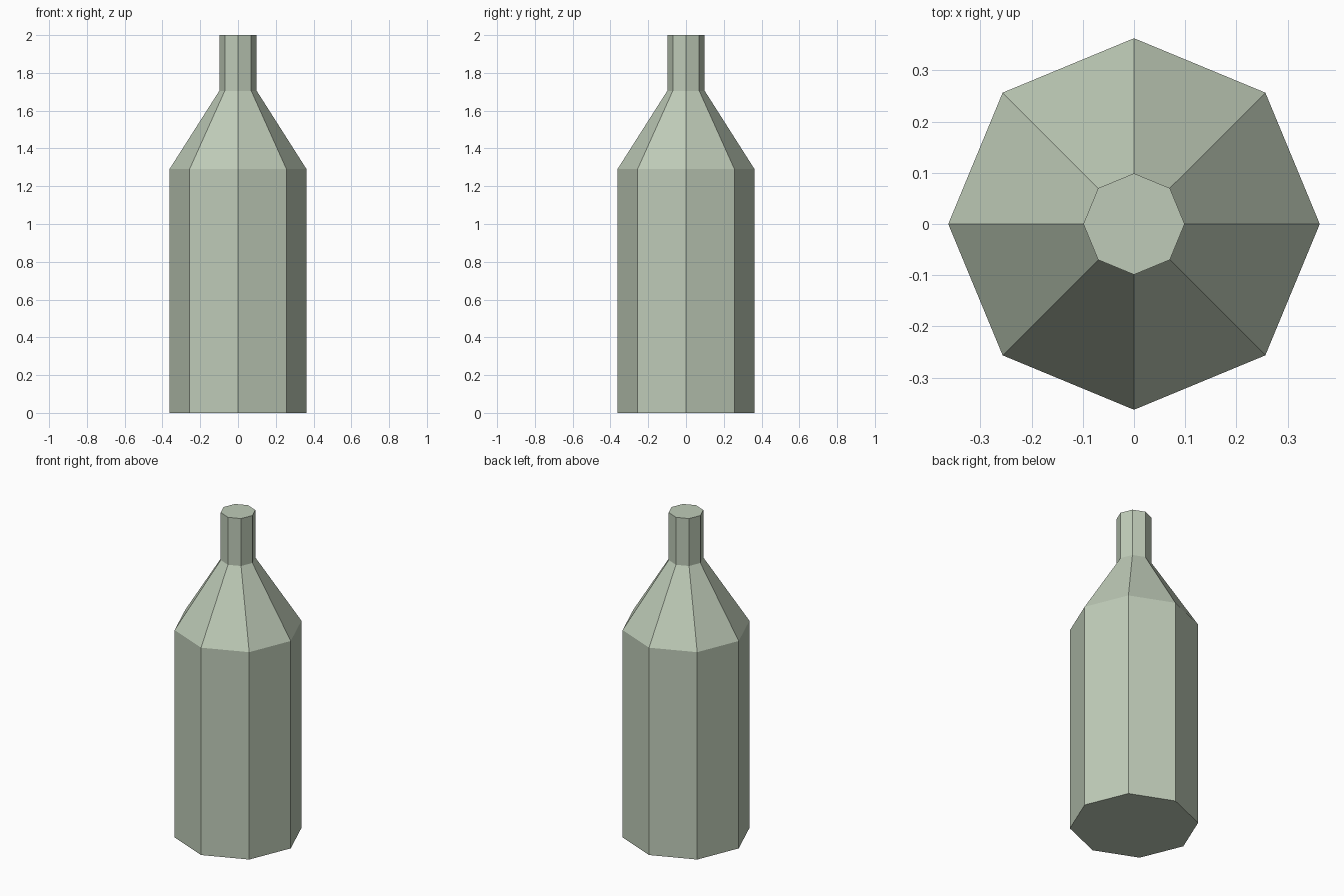
import bpy
import bmesh
from math import cos, sin, tau

cube = bpy.data.objects.get("Cube")
if cube:
    bpy.data.objects.remove(cube, do_unlink=True)

SIDES = 8
# (radius, height) from base to mouth
PROFILE = [(0.363, 0.0), (0.363, 1.29), (0.099, 1.705), (0.099, 2.0)]

# Pale green glass
glass = bpy.data.materials.new("pale_green_glass")
glass.use_nodes = True
colour = (0.52, 0.60, 0.48, 1.0)
glass.diffuse_color = colour
glass.node_tree.nodes["Principled BSDF"].inputs["Base Color"].default_value = colour

# Octagonal rings stacked along the bottle profile
bm = bmesh.new()
rings = [
    [bm.verts.new((r * cos(tau * i / SIDES), r * sin(tau * i / SIDES), z))
     for i in range(SIDES)]
    for r, z in PROFILE
]

# Body, shoulder and neck walls
for low, high in zip(rings, rings[1:]):
    for i in range(SIDES):
        j = (i + 1) % SIDES
        bm.faces.new((low[i], low[j], high[j], high[i]))

# Closed base and mouth
bm.faces.new(rings[0][::-1])
bm.faces.new(rings[-1])

mesh = bpy.data.meshes.new("bottle")
bm.to_mesh(mesh)
bm.free()
mesh.materials.append(glass)
bottle = bpy.data.objects.new("bottle", mesh)
bpy.context.collection.objects.link(bottle)
